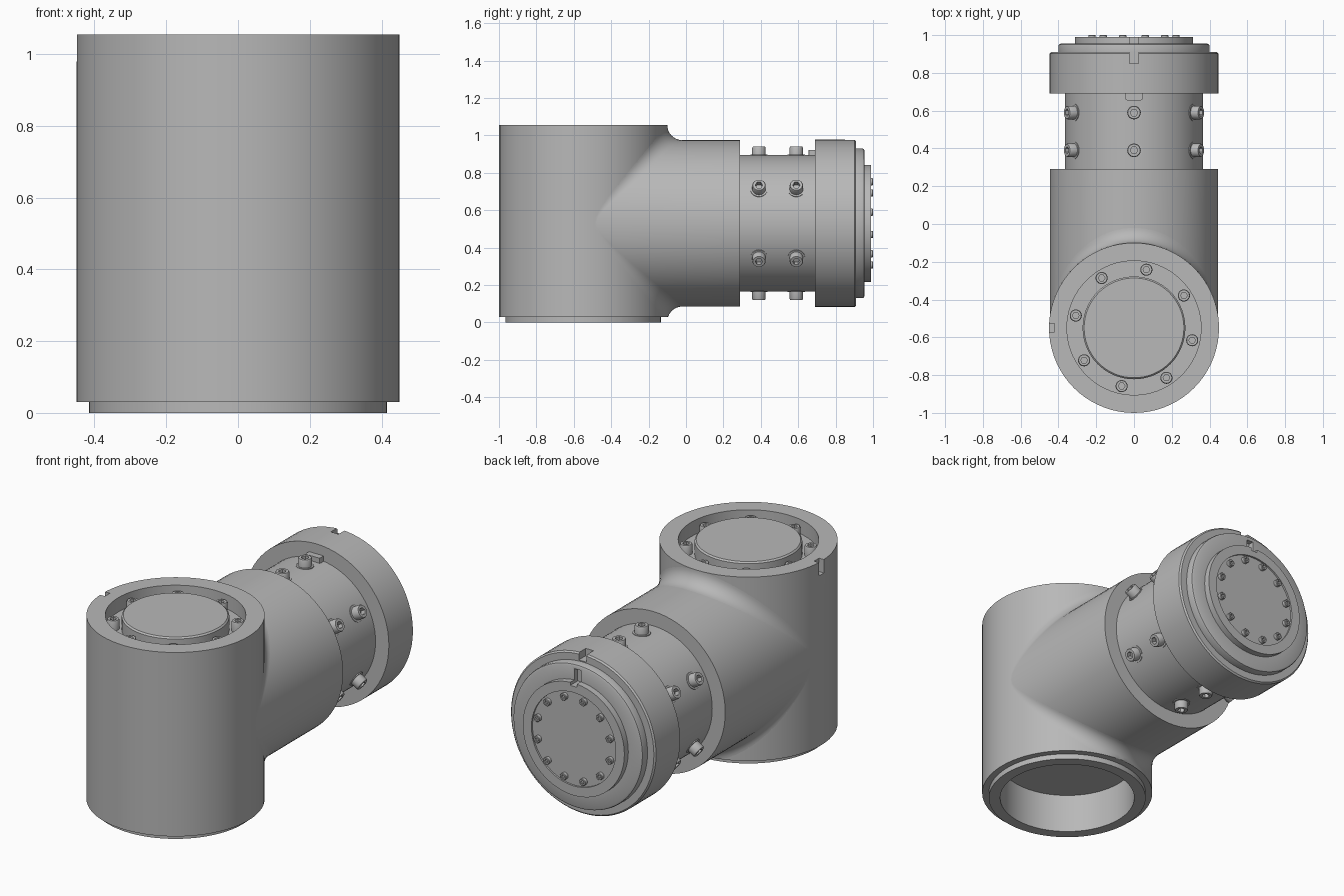
import bpy, bmesh, math
from mathutils import Matrix, Vector

old = bpy.data.objects.get("Cube")
if old:
    bpy.data.objects.remove(old, do_unlink=True)

# One grey finish for every part
grey = bpy.data.materials.new("machined_grey")
grey.use_nodes = True
grey.diffuse_color = (0.48, 0.48, 0.48, 1)
grey.node_tree.nodes["Principled BSDF"].inputs["Base Color"].default_value = (0.48, 0.48, 0.48, 1)

BODY_Y, BODY_R = -0.55, 0.45
ARM_Z, ARM_R = 0.53, 0.445
FILLET = 0.08
UPRIGHT = Matrix.Translation((0, BODY_Y, 0))
ALONG_ARM = Matrix.Translation((0, 0, ARM_Z)) @ Matrix.Rotation(-math.pi / 2, 4, 'X')


def add(name, mesh, matrix):
    obj = bpy.data.objects.new(name, mesh)
    obj.matrix_world = matrix
    bpy.context.scene.collection.objects.link(obj)
    return obj


def to_mesh(bm, name):
    mesh = bpy.data.meshes.new(name)
    bm.to_mesh(mesh)
    bm.free()
    mesh.materials.append(grey)
    return mesh


def smooth(mesh):
    mesh.polygons.foreach_set("use_smooth", [True] * len(mesh.polygons))
    mesh.set_sharp_from_angle(angle=math.radians(30))


def lathe(name, profile, segments=72):
    """Turn (radius, height) points about z; a third item marks a hexagonal ring."""
    bm = bmesh.new()
    rings = []
    for r, h, *hexagonal in profile:
        ring = []
        for i in range(segments):
            a = math.tau * i / segments
            k = r
            if hexagonal:
                k = r * math.cos(math.pi / 6) / math.cos(a % (math.pi / 3) - math.pi / 6)
            ring.append(bm.verts.new((k * math.cos(a), k * math.sin(a), h)))
        rings.append(ring)
    for low, high in zip(rings, rings[1:]):
        for i in range(segments):
            j = (i + 1) % segments
            bm.faces.new((low[i], low[j], high[j], high[i]))
    bmesh.ops.remove_doubles(bm, verts=bm.verts, dist=1e-5)
    bmesh.ops.recalc_face_normals(bm, faces=bm.faces)
    return to_mesh(bm, name)


def box(name, low, high):
    low, high = Vector(low), Vector(high)
    bm = bmesh.new()
    bmesh.ops.create_cube(bm, size=1)
    size = high - low
    bmesh.ops.scale(bm, vec=size, verts=bm.verts)
    bmesh.ops.translate(bm, vec=(low + high) / 2, verts=bm.verts)
    return bm


def cut(obj, low, high):
    cutter = add("slot_cutter", to_mesh(box("slot", low, high), "slot_cutter"), Matrix())
    cutter.hide_render = True
    mod = obj.modifiers.new("slot", 'BOOLEAN')
    mod.operation = 'DIFFERENCE'
    mod.solver = 'EXACT'
    mod.object = cutter
    bpy.context.view_layer.objects.active = obj
    bpy.ops.object.modifier_apply(modifier=mod.name)
    bpy.data.objects.remove(cutter, do_unlink=True)


def aim(position, direction):
    return Matrix.Translation(position) @ Vector(direction).to_track_quat('Z', 'Y').to_matrix().to_4x4()


# Upright housing: open socket below, ring recess around a raised cap above
housing = add("upright_housing", lathe("upright_housing", [
    (0, 0.22), (0.355, 0.22), (0.355, 0), (0.415, 0), (0.415, 0.03), (BODY_R, 0.03),
    (BODY_R, 1.055), (0.355, 1.055), (0.355, 0.975), (0.272, 0.975),
    (0.272, 1.047), (0.264, 1.055), (0, 1.055)]), UPRIGHT)
cut(housing, (-0.5, BODY_Y - 0.022, 0.98), (-0.42, BODY_Y + 0.022, 1.1))
smooth(housing.data)

# Side arm, its open end trimmed to sit within the housing wall
arm_mesh = lathe("side_arm", [(ARM_R, BODY_Y), (ARM_R, 0.29), (0.3, 0.29)])
for v in arm_mesh.vertices:
    if v.co.z < BODY_Y + 0.01:
        v.co.z = BODY_Y + math.sqrt(max(0, 0.44 ** 2 - v.co.x ** 2))
smooth(arm_mesh)
add("side_arm", arm_mesh, ALONG_ARM)

# Rolling-ball fillet where the arm meets the housing
bm = bmesh.new()
STEPS, ARC = 96, 8
rows = []
for i in range(STEPS):
    a = math.tau * i / STEPS
    radial = Vector((math.sin(a), 0, math.cos(a)))
    centre = radial * (ARM_R + FILLET)
    centre.y = math.sqrt((BODY_R + FILLET) ** 2 - centre.x ** 2)
    to_arm = -radial
    to_body = -Vector((centre.x, centre.y, 0)).normalized()
    centre += Vector((0, BODY_Y, ARM_Z))
    row = []
    for j in range(ARC + 1):
        p = centre + to_arm.lerp(to_body, j / ARC).normalized() * FILLET
        p.z = min(1.055, max(0.03, p.z))
        row.append(bm.verts.new(p))
    rows.append(row)
for i in range(STEPS):
    here, after = rows[i], rows[(i + 1) % STEPS]
    for j in range(ARC):
        bm.faces.new((here[j], here[j + 1], after[j + 1], after[j]))
fillet_mesh = to_mesh(bm, "arm_fillet")
smooth(fillet_mesh)
add("arm_fillet", fillet_mesh, Matrix())

# Narrow neck between arm and end collar
NECK_R = 0.365
neck_mesh = lathe("neck", [(0, 0.28), (NECK_R, 0.28), (NECK_R, 0.7), (0, 0.7)])
smooth(neck_mesh)
add("neck", neck_mesh, ALONG_ARM)

# Stepped end collar with a shallow recessed face plate and key slots
collar = add("end_collar", lathe("end_collar", [
    (0, 0.69), (0.447, 0.69), (0.447, 0.902), (0.439, 0.91), (0.4, 0.91),
    (0.4, 0.942), (0.397, 0.951), (0.388, 0.955), (0.313, 0.955), (0.313, 0.99),
    (0.26, 0.99), (0.26, 0.98), (0, 0.98)]), ALONG_ARM)
cut(collar, (-0.024, 0.85, ARM_Z + 0.405), (0.024, 0.93, 1.1))
cut(collar, (-0.02, 0.925, ARM_Z + 0.295), (0.02, 1.1, ARM_Z + 0.375))
smooth(collar.data)

# Locating key on top of the neck
bm = box("key", (-0.045, 0.655, 0.86), (0.045, 0.695, 0.922))
upright_edges = [e for e in bm.edges if abs(e.verts[0].co.z - e.verts[1].co.z) > 0.01]
bmesh.ops.bevel(bm, geom=upright_edges, offset=0.008, segments=2, affect='EDGES', profile=0.5)
add("locating_key", to_mesh(bm, "locating_key"), Matrix())


def bolt(name, r, h):
    """Socket-head bolt standing on its origin."""
    mesh = lathe(name, [(0, 0), (r, 0), (r, h * 0.88), (r * 0.9, h), (r * 0.55, h, True),
                        (r * 0.55, h * 0.5, True), (0, h * 0.5)], 24)
    smooth(mesh)
    return mesh


# Eight cap bolts in the top recess
cap_bolt = bolt("cap_bolt", 0.032, 0.055)
for i in range(8):
    a = math.radians(78 + 45 * i)
    spot = (0.315 * math.cos(a), BODY_Y + 0.315 * math.sin(a), 0.974)
    add("cap_bolt", cap_bolt, aim(spot, (0, 0, 1)))

# Two rows of six radial bolts on flat seats around the neck
neck_bolt = bolt("neck_bolt", 0.036, 0.055)
seat = lathe("bolt_seat", [(0, 0), (0.046, 0), (0.046, 0.012), (0, 0.012)], 24)
smooth(seat)
for y in (0.39, 0.59):
    for i in range(6):
        a = math.tau * i / 6
        out = Vector((math.sin(a), 0, math.cos(a)))
        base = aim(out * (NECK_R - 0.01) + Vector((0, y, ARM_Z)), out)
        add("neck_bolt", neck_bolt, base)
        add("bolt_seat", seat, base)

# Twelve small bolts around the end face
face_bolt = bolt("face_bolt", 0.019, 0.021)
for i in range(12):
    a = math.radians(15 + 30 * i)
    spot = (0.23 * math.cos(a), 0.979, ARM_Z + 0.23 * math.sin(a))
    add("face_bolt", face_bolt, aim(spot, (0, 1, 0)))
